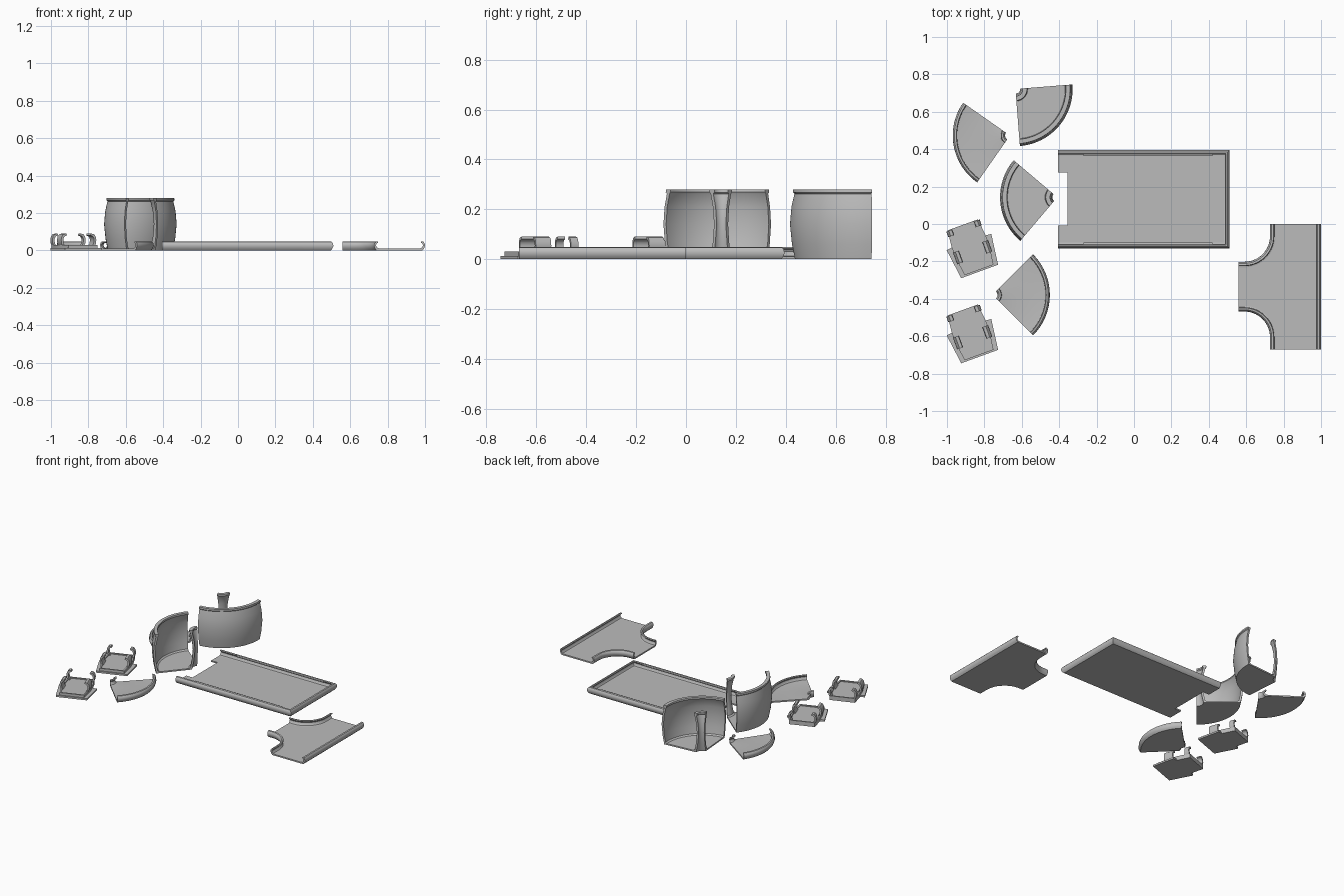
import bpy, bmesh
from math import radians, cos, sin
from mathutils import Vector, Matrix

cube = bpy.data.objects.get("Cube")
if cube:
    bpy.data.objects.remove(cube)

grey = bpy.data.materials.new("plain_grey")
grey.use_nodes = True
grey.diffuse_color = (0.5, 0.5, 0.5, 1)
grey.node_tree.nodes["Principled BSDF"].inputs["Base Color"].default_value = (0.5, 0.5, 0.5, 1)


def finish(name, bm, matrix=None):
    bmesh.ops.recalc_face_normals(bm, faces=bm.faces)
    if matrix:
        bm.transform(matrix)
    mesh = bpy.data.meshes.new(name)
    bm.to_mesh(mesh)
    bm.free()
    mesh.materials.append(grey)
    obj = bpy.data.objects.new(name, mesh)
    bpy.context.collection.objects.link(obj)
    bpy.ops.object.select_all(action='DESELECT')
    obj.select_set(True)
    bpy.context.view_layer.objects.active = obj
    bpy.ops.object.shade_smooth_by_angle(angle=radians(35))
    return obj


def loft(name, rings, matrix=None):
    """Skin closed rings and cap both ends."""
    bm = bmesh.new()
    loops = [[bm.verts.new(p) for p in ring] for ring in rings]
    n = len(loops[0])
    for a, b in zip(loops, loops[1:]):
        for i in range(n):
            j = (i + 1) % n
            bm.faces.new((a[i], a[j], b[j], b[i]))
    bm.faces.new(loops[0])
    bm.faces.new(loops[-1][::-1])
    return finish(name, bm, matrix)


def prism(name, outline, z0, z1, matrix=None):
    return loft(name, [[(x, y, z) for x, y in outline] for z in (z0, z1)], matrix)


def offset(path, d):
    """Shift a path to its left by d, with mitred corners."""
    pts = [Vector(p) for p in path]
    result = []
    for i, p in enumerate(pts):
        dirs = []
        if i > 0:
            dirs.append((p - pts[i - 1]).normalized())
        if i < len(pts) - 1:
            dirs.append((pts[i + 1] - p).normalized())
        normals = [Vector((-t.y, t.x)) for t in dirs]
        m = sum(normals, Vector((0, 0))).normalized()
        result.append(tuple(p + m * (d / m.dot(normals[0]))))
    return result


def sweep(name, profile, path, matrix=None):
    """Run a (distance inward, height) profile along a path."""
    lanes = [[(x, y, z) for x, y in offset(path, d)] for d, z in profile]
    return loft(name, list(zip(*lanes)), matrix)


def arc(cx, cy, r, a0, a1, steps=14):
    angles = [radians(a0 + (a1 - a0) * i / steps) for i in range(steps + 1)]
    return [(cx + r * cos(a), cy + r * sin(a)) for a in angles]


# Wall sections, from the outer foot over the lip to the floor
LOW = [(.014, 0), (.005, .01), (0, .024), (.002, .038), (.009, .046), (.019, .048),
       (.023, .042), (.015, .038), (.011, .03), (.013, .02), (.02, .012), (.03, .01)]
TALL = [(.02, 0), (.008, .06), (0, .14), (.006, .21), (.018, .262), (.012, .268),
        (.013, .28), (.036, .28), (.038, .27), (.032, .262), (.02, .21),
        (.014, .14), (.02, .07), (.03, .018), (.04, .01)]
WALL = LOW + [(.03, 0)]


# Quarter-turn channels: both walls and the floor revolved together
def bend(name, section, cx, cy, heading, outer=.306, inner=.026):
    ring = [(outer - d, z) for d, z in section]
    ring += [(inner + d, z) for d, z in reversed(section)]
    rings = []
    for i in range(25):
        a = radians(heading - 45 + 90 * i / 24)
        rings.append([(cx + r * cos(a), cy + r * sin(a), z) for r, z in ring])
    loft(name, rings)


bend("low_bend_back", LOW, -.663, .473, 190)
bend("low_bend_front", LOW, -.756, -.379, 0)
bend("tall_bend_back", TALL, -.634, .722, -40.5)
bend("tall_bend_middle", TALL, -.41, .143, 184.7)

# Long tray, open and notched at one end
tray = [(-.405, -.13), (.51, -.13), (.51, .395), (-.405, .395)]
sweep("tray_wall", WALL, tray)
notch = [(-.405, .275), (-.355, .275), (-.355, -.008), (-.405, -.008)]
prism("tray_floor", offset(tray, .03) + notch, 0, .01)
rib = [(.02, .038), (.02, .046), (.032, .044), (.032, .038)]
sweep("tray_rib_front", rib, [(-.27, -.13), (.42, -.13)])
sweep("tray_rib_back", rib, [(.42, .395), (-.27, .395)])

# T-shaped junction
walls = {
    "straight": [(1, -.67), (1, 0)],
    "back_corner": [(.727, 0)] + arc(.59, -.065, .137, 0, -90) + [(.56, -.202)],
    "front_corner": [(.56, -.468)] + arc(.59, -.605, .137, 90, 0) + [(.727, -.67)],
}
floor = []
for part, path in walls.items():
    sweep("junction_wall_" + part, WALL, path)
    floor += offset(path, .03)
prism("junction_floor", floor, 0, .01)


# Connector plates with curled clips
def mirrored(half):
    return half + [(-x, y) for x, y in reversed(half)]


HOOK = [(.012, .02), (.003, .035), (0, .055), (.004, .075), (.014, .087), (.03, .09),
        (.034, .08), (.022, .076), (.015, .068), (.012, .055), (.016, .035), (.026, .02)]
RIM = [(0, .022), (0, .03), (.01, .03), (.01, .022)]


def connector(name, x, y):
    m = Matrix.Translation((x, y, 0)) @ Matrix.Rotation(radians(20), 4, 'Z')
    flange = mirrored([(.105, -.137), (.127, .03), (.092, .034)])
    plate = mirrored([(.082, -.128), (.097, -.02), (.096, .04), (.086, .128)])
    prism(name + "_flange", flange, 0, .012, m)
    prism(name + "_plate", plate, 0, .023, m)
    sweep(name + "_rim", RIM, [(0, -.128)] + plate + [(0, -.128)], m)
    for label, u, v, half in (("long", .1, -.027, .033), ("short", .095, .108, .016)):
        sweep(f"{name}_{label}_clip_left", HOOK, [(u, v - half), (u, v + half)], m)
        sweep(f"{name}_{label}_clip_right", HOOK, [(-u, v + half), (-u, v - half)], m)


connector("back_connector", -.872, -.125)
connector("front_connector", -.872, -.58)
